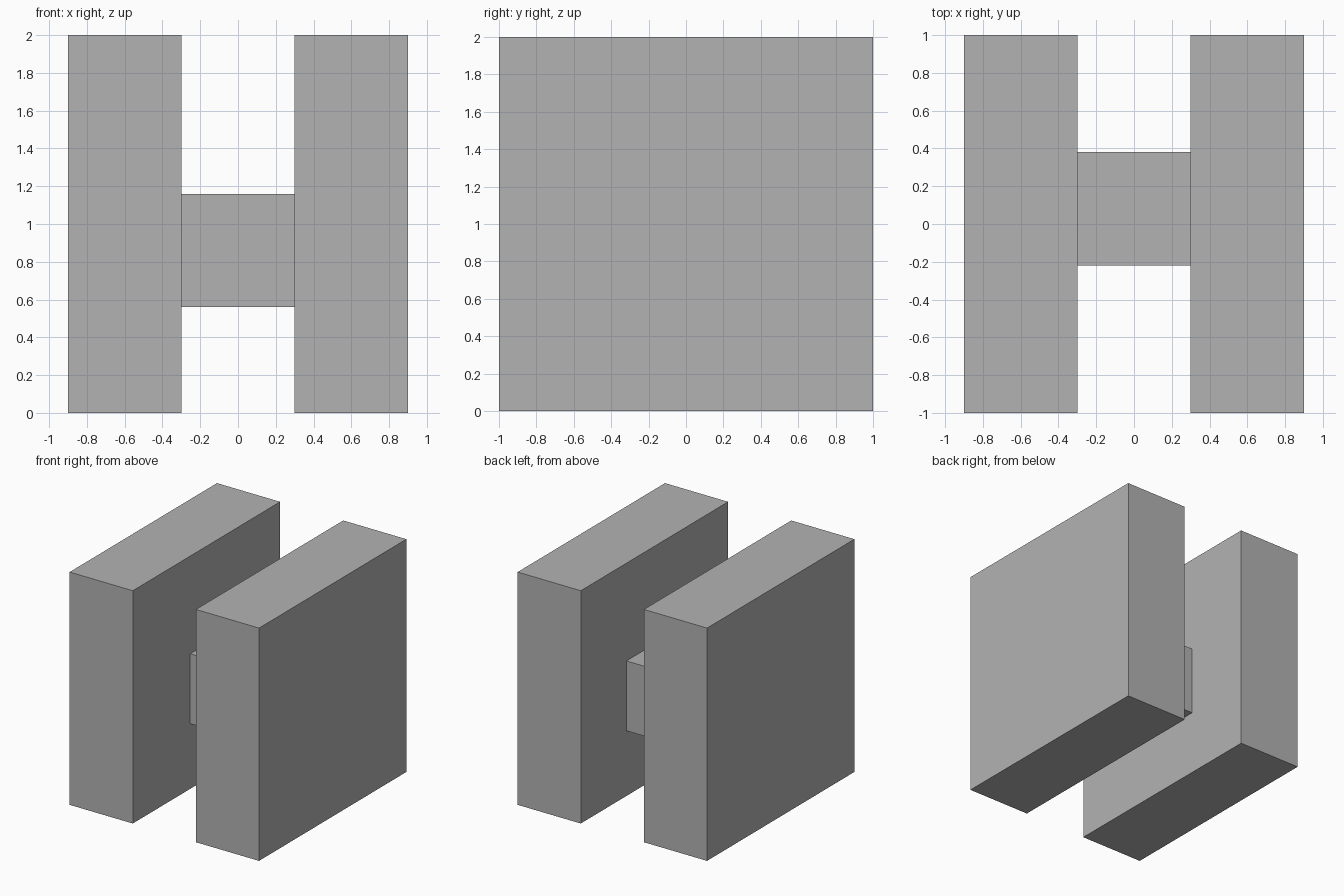
import bpy
from mathutils import Vector

cube = bpy.data.objects.get("Cube")
if cube:
    bpy.data.objects.remove(cube, do_unlink=True)

# Plain grey for every part
grey = bpy.data.materials.new("plain_grey")
grey.use_nodes = True
colour = (0.45, 0.45, 0.45, 1)
grey.diffuse_color = colour
grey.node_tree.nodes["Principled BSDF"].inputs["Base Color"].default_value = colour


def box(name, low, high):
    """Flat-faced box between two opposite corners."""
    low, high = Vector(low), Vector(high)
    bpy.ops.mesh.primitive_cube_add(size=1, location=(low + high) / 2)
    obj = bpy.context.object
    obj.name = name
    for vert in obj.data.vertices:
        vert.co *= high - low
    obj.data.materials.append(grey)
    return obj


# Two upright slabs
box("right_slab", (-0.9, -1, 0), (-0.3, 1, 2))
box("left_slab", (0.3, -1, 0), (0.9, 1, 2))

# Off-centre block joining the slabs
box("connecting_block", (-0.3, -0.22, 0.56), (0.3, 0.38, 1.16))
